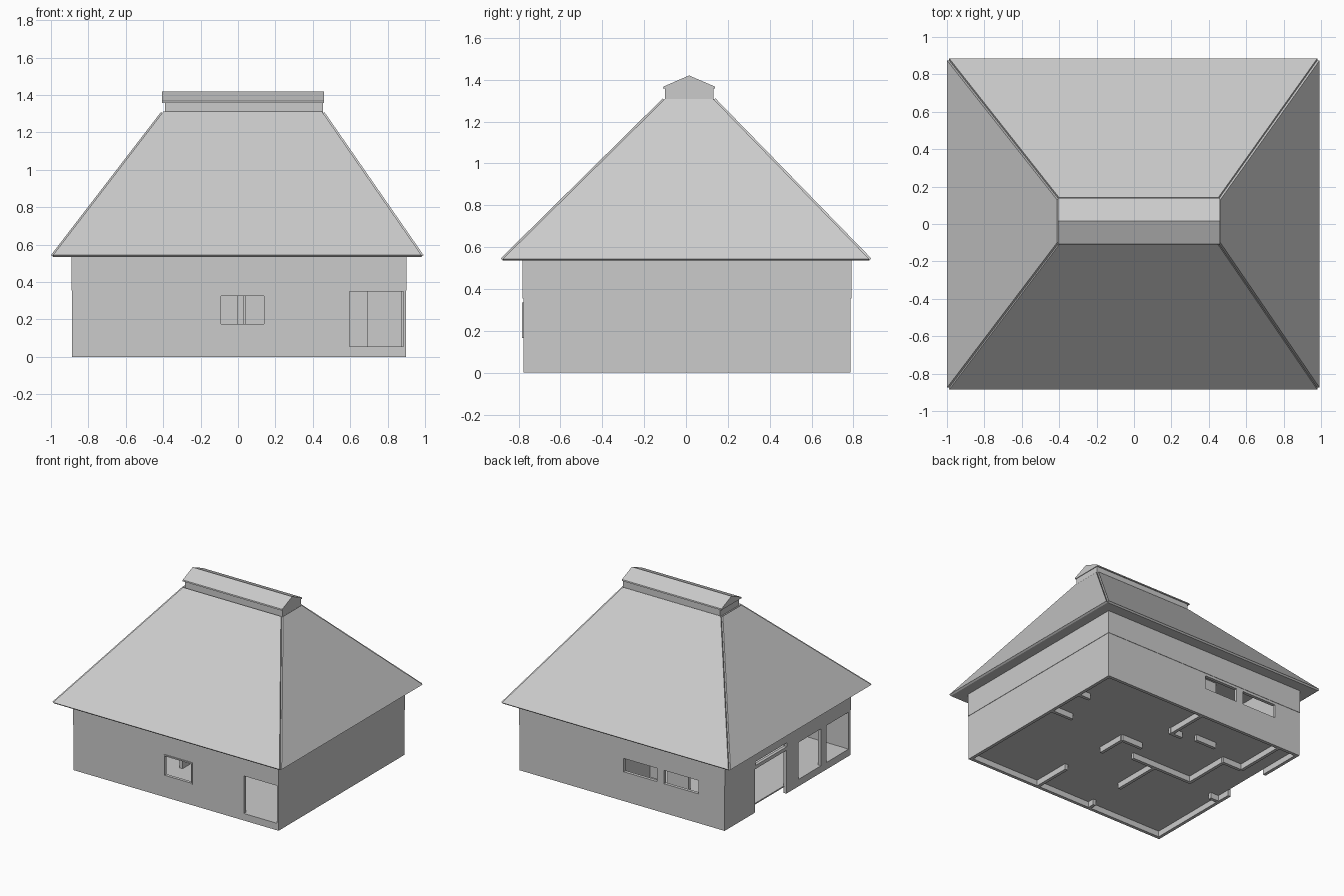
import bpy, bmesh
from mathutils import Vector

old = bpy.data.objects.get("Cube")
if old:
    bpy.data.objects.remove(old, do_unlink=True)

grey = bpy.data.materials.new("plain grey")
grey.use_nodes = True
colour = (0.6, 0.6, 0.6, 1)
grey.diffuse_color = colour
grey.node_tree.nodes["Principled BSDF"].inputs["Base Color"].default_value = colour


def finish(name, bm):
    bmesh.ops.recalc_face_normals(bm, faces=bm.faces)
    mesh = bpy.data.meshes.new(name)
    bm.to_mesh(mesh)
    bm.free()
    mesh.materials.append(grey)
    obj = bpy.data.objects.new(name, mesh)
    bpy.context.collection.objects.link(obj)
    return obj


def hull(bm, rings):
    """Closed solid joining two matching loops of points."""
    low, high = [[bm.verts.new(p) for p in ring] for ring in rings]
    n = len(low)
    bm.faces.new(low[::-1])
    bm.faces.new(high)
    for i in range(n):
        j = (i + 1) % n
        bm.faces.new((low[i], low[j], high[j], high[i]))


def rect(x0, x1, y0, y1, z):
    return [Vector(p) for p in ((x0, y0, z), (x1, y0, z), (x1, y1, z), (x0, y1, z))]


def box(bm, x0, x1, y0, y1, z0, z1):
    if min(x1 - x0, y1 - y0, z1 - z0) > 1e-5:
        hull(bm, (rect(x0, x1, y0, y1, z0), rect(x0, x1, y0, y1, z1)))


LEFT, RIGHT, FRONT, BACK = -0.89, 0.90, -0.78, 0.79
BEAM, EAVE, FLOOR, THICK = 0.355, 0.535, 0.055, 0.025


def wall(name, along_x, near, start, end, z0, z1, openings=()):
    """Wall made of piers, sills and heads around its openings."""
    bm = bmesh.new()

    def piece(a, b, low, high):
        if along_x:
            box(bm, a, b, near, near + THICK, low, high)
        else:
            box(bm, near, near + THICK, a, b, low, high)

    at = start
    for a, b, low, high in sorted(openings):
        piece(at, a, z0, z1)
        piece(a, b, z0, low)
        piece(a, b, high, z1)
        at = b
    piece(at, end, z0, z1)
    return finish(name, bm)


# Ground storey outer walls, a hair behind the upper band
INSET = 0.003
y_span = (FRONT + THICK, BACK - THICK)
wall("front_wall", True, FRONT + INSET, LEFT + INSET, RIGHT - INSET, 0, BEAM,
     [(-0.095, 0.145, 0.17, 0.33), (0.595, 0.885, FLOOR, 0.35)])
wall("back_wall", True, BACK - THICK - INSET, LEFT + INSET, RIGHT - INSET, 0, BEAM,
     [(-0.30, -0.01, 0.23, 0.335), (-0.66, -0.36, 0.23, 0.335)])
wall("left_wall", False, RIGHT - THICK - INSET, *y_span, 0, BEAM)
wall("right_wall", False, LEFT + INSET, *y_span, 0, BEAM,
     [(0.02, 0.41, 0, 0.34), (-0.41, -0.13, FLOOR, 0.345),
      (-0.75, -0.48, FLOOR, 0.345)])

# Upper wall band under the eaves
wall("front_upper_wall", True, FRONT, LEFT, RIGHT, BEAM, EAVE)
wall("back_upper_wall", True, BACK - THICK, LEFT, RIGHT, BEAM, EAVE)
wall("left_upper_wall", False, RIGHT - THICK, *y_span, BEAM, EAVE)
wall("right_upper_wall", False, LEFT, *y_span, BEAM, EAVE,
     [(0.02, 0.41, 0.37, 0.40)])

# Raised floor
bm = bmesh.new()
box(bm, LEFT + THICK, RIGHT - THICK, *y_span, FLOOR - 0.01, FLOOR)
finish("floor", bm)

# Thin front window frame
bm = bmesh.new()
for x in (-0.1, 0.14):
    box(bm, x, x + 0.01, FRONT - 0.004, FRONT + 0.02, 0.165, 0.335)
for z in (0.165, 0.325):
    box(bm, -0.09, 0.14, FRONT - 0.004, FRONT + 0.02, z, z + 0.01)
finish("front_window_frame", bm)

# Inner partitions: running along x as (y, start, end), along y as (x, start, end)
along_x = [(0.12, 0.69, 0.88), (0.42, 0.78, 0.88), (0.12, 0.04, 0.225),
           (-0.03, -0.54, 0), (0.42, -0.08, 0.03), (0.46, -0.36, -0.18),
           (0.34, -0.70, -0.53), (-0.11, -0.87, -0.79)]
along_y = [(0.21, -0.10, 0.13), (-0.55, -0.02, 0.35), (-0.22, -0.41, -0.02),
           (0.0, 0.43, 0.77), (-0.72, 0.36, 0.77), (0.25, -0.76, -0.44),
           (-0.23, -0.76, -0.70)]
for runs_x, walls in ((True, along_x), (False, along_y)):
    for at, a, b in walls:
        wall("inner_wall", runs_x, at, a, b, 0, EAVE)

# Hipped roof body with a flat soffit
eaves = rect(-0.988, 0.98, -0.875, 0.875, EAVE)
crown = rect(-0.40, 0.45, -0.10, 0.13, 1.30)
bm = bmesh.new()
hull(bm, (eaves, crown))
finish("roof_body", bm)

# One thick slab on each slope, leaving a notch along the hips
for i, side in enumerate(("front", "left", "back", "right")):
    j = (i + 1) % 4
    quad = [eaves[i], eaves[j], crown[j], crown[i]]
    normal = (quad[1] - quad[0]).cross(quad[3] - quad[0]).normalized()
    bm = bmesh.new()
    hull(bm, (quad, [p + normal * 0.015 for p in quad]))
    finish(side + "_roof_slab", bm)

# Ridge box and its little gabled cap
bm = bmesh.new()
box(bm, -0.39, 0.455, -0.10, 0.132, 1.28, 1.365)
finish("ridge_box", bm)
gable = [(-0.11, 1.357), (0.14, 1.357), (0.138, 1.367), (0.015, 1.42), (-0.108, 1.367)]
bm = bmesh.new()
hull(bm, [[(x, y, z) for y, z in gable] for x in (-0.405, 0.46)])
finish("ridge_cap", bm)
